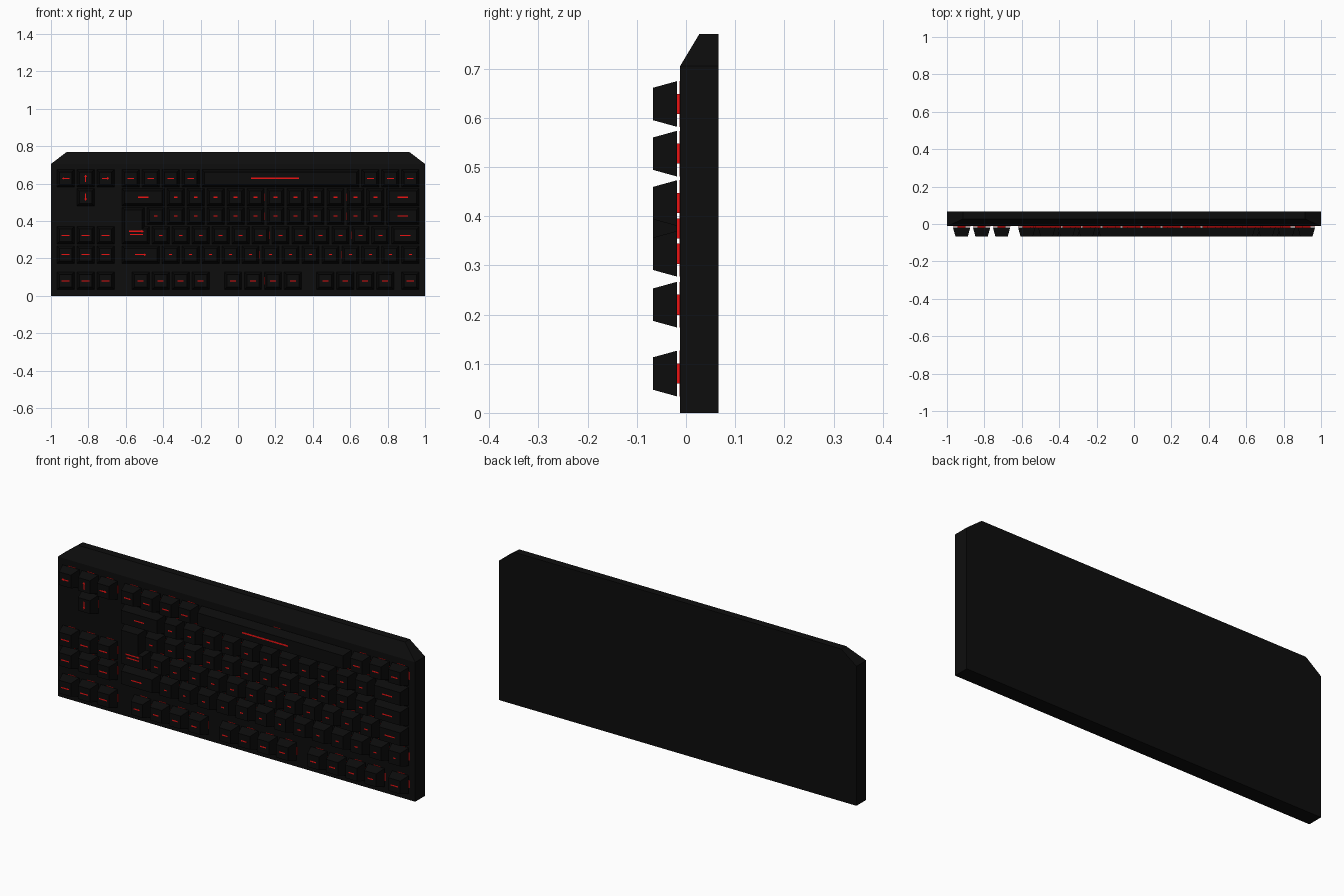
import bpy, bmesh
from mathutils import Vector

if "Cube" in bpy.data.objects:
    bpy.data.objects.remove(bpy.data.objects["Cube"])

U = 0.1068            # one key unit
X0 = 0.975            # layout starts at the right (board is upside down)
GAP = 0.007           # half gap between keycaps
INSET = 0.0135        # keycap taper
ROWS = [0.080, 0.220, 0.3235, 0.4265, 0.527, 0.628]
HALF = 0.0465
FACE, BASE, TIP = -0.012, -0.018, -0.067


def material(name, rgb):
    m = bpy.data.materials.new(name)
    m.diffuse_color = (*rgb, 1)
    m.use_nodes = True
    m.node_tree.nodes["Principled BSDF"].inputs["Base Color"].default_value = m.diffuse_color
    return m


BODY = material("body_black", (0.004, 0.004, 0.004))
CAP = material("cap_black", (0.0035, 0.0035, 0.0035))
RED = material("backlight_red", (0.85, 0.006, 0.006))


def finish(bm, name, mat):
    bmesh.ops.recalc_face_normals(bm, faces=bm.faces)
    me = bpy.data.meshes.new(name)
    bm.to_mesh(me)
    bm.free()
    me.materials.append(mat)
    ob = bpy.data.objects.new(name, me)
    bpy.context.collection.objects.link(ob)
    return ob


def loft(bm, back, y0, front, y1):
    """Solid between two xz outlines at depths y0 and y1."""
    a = [bm.verts.new((x, y0, z)) for x, z in back]
    b = [bm.verts.new((x, y1, z)) for x, z in front]
    bm.faces.new(a)
    bm.faces.new(b)
    n = len(a)
    for i in range(n):
        j = (i + 1) % n
        bm.faces.new((a[i], a[j], b[j], b[i]))


def rect(cx, cz, hx, hz):
    return [(cx - hx, cz - hz), (cx + hx, cz - hz), (cx + hx, cz + hz), (cx - hx, cz + hz)]


# switch block plus a thin cross of backlight under each key
def switch(name, cx, cz, hz=HALF):
    bm = bmesh.new()
    s = rect(cx, cz, 0.022, 0.0205)
    loft(bm, s, FACE, s, BASE)
    for hx, h in ((HALF, 0.02), (0.02, hz)):
        r = rect(cx, cz, hx, h)
        loft(bm, r, FACE, r, FACE - 0.001)
    finish(bm, name + "_switch", RED)


# legend marks: plain bars and arrows
def bar(name, cx, cz, hx, hz=0.003):
    bm = bmesh.new()
    r = rect(cx, cz, hx, hz)
    loft(bm, r, TIP + 0.001, r, TIP - 0.0005)
    finish(bm, name + "_mark", RED)


def arrow(name, cx, cz, dx, dz, half=0.02):
    prof = [(-half, -.003), (half - .012, -.003), (half - .012, -.007), (half, 0),
            (half - .012, .007), (half - .012, .003), (-half, .003)]
    pts = [(cx + a * dx - b * dz, cz + a * dz + b * dx) for a, b in prof]
    bm = bmesh.new()
    loft(bm, pts, TIP + 0.001, pts, TIP - 0.0005)
    finish(bm, name + "_arrow", RED)


# tapered keycap
def key(name, start, width, row, mark=0.016):
    cx, cz = X0 - (start + width / 2) * U, ROWS[row]
    hx = width * U / 2 - GAP
    bm = bmesh.new()
    loft(bm, rect(cx, cz, hx, HALF), BASE, rect(cx, cz, hx - INSET, HALF - INSET), TIP)
    finish(bm, name, CAP)
    switch(name, cx, cz)
    if mark:
        bar(name, cx, cz, mark)
    return cx, cz


# case: clipped outline, front top edge sliced to a slope
bm = bmesh.new()
outline = [(-1, 0), (1, 0), (1, 0.705), (0.915, 0.77), (-0.915, 0.77), (-1, 0.705)]
loft(bm, outline, 0.066, outline, FACE)
cut = bmesh.ops.bisect_plane(bm, geom=bm.verts[:] + bm.edges[:] + bm.faces[:],
                             plane_co=Vector((0, FACE, 0.705)),
                             plane_no=Vector((0, -0.065, 0.039)), clear_outer=True, dist=1e-5)
bmesh.ops.holes_fill(bm, edges=[e for e in bm.edges if e.is_boundary])
bmesh.ops.remove_doubles(bm, verts=bm.verts, dist=1e-5)
finish(bm, "case", BODY)

# function row
key("escape_key", 0, 1, 0, 0.02)
for g, first in enumerate((1.26, 5.88, 10.5)):
    for i in range(4):
        key(f"function_key_{g * 4 + i + 1}", (1.76, 6.38, 11)[g] - 0.5 + i, 1, 0)

# number row
for i in range(13):
    key(f"number_row_key_{i + 1}", i, 1, 1, 0.008)
arrow("backspace_key", *key("backspace_key", 13, 2, 1, 0), 1, 0, 0.03)

# letter rows
for row, label, edge, count in ((2, "tab", 1.5, 12), (3, "caps", 1.75, 12), (4, "left_shift", 1.75, 11)):
    key(label + "_key", 0, edge, row, 0.028)
    for i in range(count):
        key(f"letter_key_{row}_{i + 1}", edge + i, 1, row, 0.01)
key("right_shift_key", 12.75, 2.25, 4, 0.028)

# L-shaped enter key over two rows
d = INSET
l, r3, r4 = X0 - 15 * U + GAP, X0 - 13.5 * U - GAP, X0 - 13.75 * U - GAP
b, m, t = ROWS[2] - HALF, ROWS[2] + HALF, ROWS[3] + HALF
bm = bmesh.new()
loft(bm, [(l, b), (r3, b), (r3, m), (r4, m), (r4, t), (l, t)], BASE,
     [(l + d, b + d), (r3 - d, b + d), (r3 - d, m - d), (r4 - d, m - d), (r4 - d, t - d), (l + d, t - d)], TIP)
finish(bm, "enter_key", CAP)
switch("enter_key", (l + r4) / 2, (b + t) / 2, (t - b) / 2)
arrow("enter_key", -0.543, 0.345, 1, 0, 0.04)
bar("enter_key", -0.543, 0.328, 0.035)

# bottom row
for i, s in enumerate((0, 1, 2, 11, 12, 13, 14)):
    key(f"modifier_key_{i + 1}", s, 1, 5, 0.018)
cx, cz = key("space_bar", 3, 8, 5, 0)
bar("space_bar", 0.198, cz, 0.128, 0.004)

# navigation block and arrow cluster
NAV = X0 + 0.708 - U / 2   # distance of first nav column from the start
for row in (0, 1, 2):
    for i in range(3):
        key(f"navigation_key_{row}_{i + 1}", NAV / U + i, 1, row, 0.022)
for name, col, row, dx, dz in (("arrow_left", 0, 5, 1, 0), ("arrow_down", 1, 5, 0, 1),
                               ("arrow_right", 2, 5, -1, 0), ("arrow_up", 1, 4, 0, -1)):
    arrow(name, *key(name + "_key", NAV / U + col, 1, row, 0), dx, dz)
